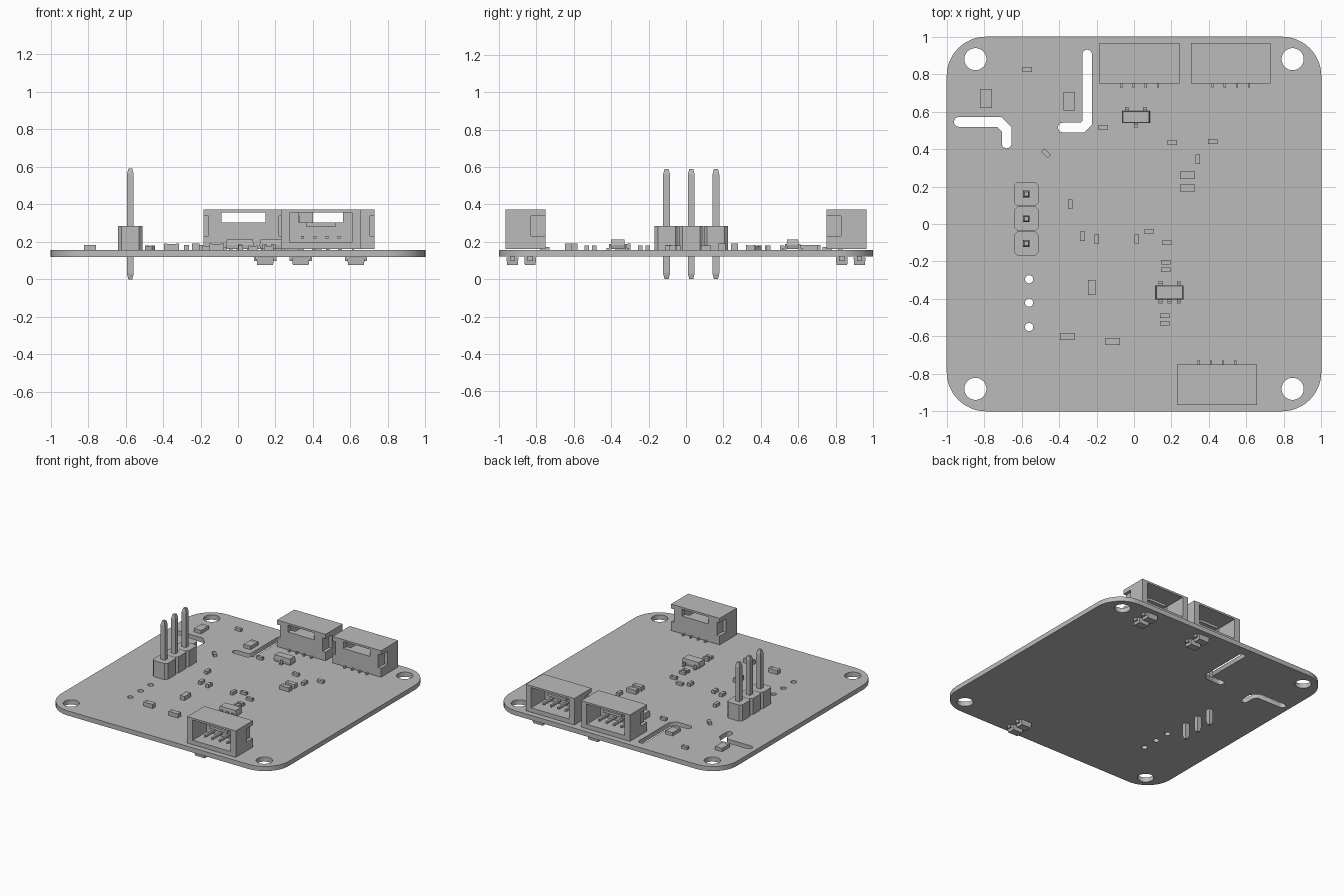
import bpy, bmesh, math
from mathutils import Matrix, Vector

cube = bpy.data.objects.get("Cube")
if cube:
    bpy.data.objects.remove(cube)

grey = bpy.data.materials.new("plain grey")
grey.use_nodes = True
COLOUR = (0.5, 0.5, 0.5, 1)
grey.diffuse_color = COLOUR
grey.node_tree.nodes["Principled BSDF"].inputs["Base Color"].default_value = COLOUR

TOP, BOTTOM = 0.157, 0.12


def add_object(name, bm, place=Matrix()):
    bmesh.ops.recalc_face_normals(bm, faces=bm.faces)
    mesh = bpy.data.meshes.new(name)
    bm.to_mesh(mesh)
    bm.free()
    mesh.materials.append(grey)
    ob = bpy.data.objects.new(name, mesh)
    ob.matrix_world = place
    bpy.context.collection.objects.link(ob)
    return ob


def box(bm, x0, x1, y0, y1, z0, z1):
    size = Matrix.Diagonal((x1 - x0, y1 - y0, z1 - z0, 1))
    mid = Matrix.Translation(((x0 + x1) / 2, (y0 + y1) / 2, (z0 + z1) / 2))
    return bmesh.ops.create_cube(bm, size=1, matrix=mid @ size)["verts"]


def taper(verts, z, factor, cx=0.0, cy=0.0):
    for v in verts:
        if abs(v.co.z - z) < 1e-4:
            v.co.x = cx + (v.co.x - cx) * factor
            v.co.y = cy + (v.co.y - cy) * factor


def arc(cx, cy, r, start, sweep, n):
    return [(cx + r * math.cos(start + sweep * i / n),
             cy + r * math.sin(start + sweep * i / n)) for i in range(n + 1)]


def slot(path, r):
    """Outline of a constant-width track with round ends."""
    pts = [Vector(p) for p in path]
    out = []
    for line in (pts, pts[::-1]):
        for i in range(1, len(line) - 1):
            a = (line[i] - line[i - 1]).normalized()
            b = (line[i + 1] - line[i]).normalized()
            n = Vector((a.y + b.y, -a.x - b.x)).normalized()
            out.append(tuple(line[i] + n * r / n.dot(Vector((a.y, -a.x)))))
        d = line[-1] - line[-2]
        out += arc(*line[-1], r, math.atan2(d.y, d.x) - math.pi / 2, math.pi, 10)
    return out


# Board: rounded outline with mounting holes, small holes and two slots
quarter = math.pi / 2
outline = []
for i, (sx, sy) in enumerate([(1, 1), (-1, 1), (-1, -1), (1, -1)]):
    outline += arc(sx * 0.79, sy * 0.79, 0.21, i * quarter, quarter, 12)
loops = [outline]
for sx in (-1, 1):
    for sy in (-1, 1):
        loops.append(arc(sx * 0.847, sy * 0.88, 0.059, 0, 2 * math.pi, 32)[:-1])
for y in (-0.295, -0.42, -0.55):
    loops.append(arc(-0.56, y, 0.022, 0, 2 * math.pi, 16)[:-1])
loops.append(slot([(-0.935, 0.545), (-0.72, 0.545), (-0.68, 0.505), (-0.68, 0.43)], 0.026))
loops.append(slot([(-0.25, 0.905), (-0.25, 0.54), (-0.275, 0.515), (-0.38, 0.515)], 0.026))

curve = bpy.data.curves.new("board", "CURVE")
curve.dimensions = "2D"
curve.fill_mode = "BOTH"
curve.extrude = (TOP - BOTTOM) / 2
for loop in loops:
    spline = curve.splines.new("POLY")
    spline.points.add(len(loop) - 1)
    for point, (x, y) in zip(spline.points, loop):
        point.co = (x, y, 0, 1)
    spline.use_cyclic_u = True
helper = bpy.data.objects.new("board_outline", curve)
bpy.context.collection.objects.link(helper)
bpy.context.view_layer.update()
bm = bmesh.new()
bm.from_mesh(helper.to_mesh())
helper.to_mesh_clear()
bpy.data.objects.remove(helper)
bmesh.ops.remove_doubles(bm, verts=bm.verts, dist=1e-5)
add_object("board", bm, Matrix.Translation((0, 0, (TOP + BOTTOM) / 2)))


# Socket connectors: local y = 0 is the inner face, +y the open outer face
def connector(name, x, y, turn):
    bm = bmesh.new()
    h, depth = 0.213, 0.215
    floor, sill, lintel = 0.04, 0.145, 0.2
    for s in (-1, 1):
        def side(x0, x1, *rest):
            box(bm, min(s * x0, s * x1), max(s * x0, s * x1), *rest)
        side(0.165, h, 0.08, depth, floor, lintel)
        side(0.165, h - 0.025, 0, 0.08, floor, lintel)
        side(h - 0.025, h, 0, 0.08, floor, 0.075)
        side(h - 0.025, h, 0, 0.08, 0.18, lintel)
        side(0.117, 0.165, 0, 0.04, sill, lintel)
    box(bm, -h, h, 0, depth, 0.005, floor)
    box(bm, -h, h, 0, depth, lintel, 0.215)
    box(bm, -0.165, 0.165, 0, 0.04, floor, sill)
    box(bm, -0.08, 0.08, 0.04, 0.13, 0.125, sill)
    # Solder tails
    for i in range(4):
        px = (i - 1.5) * 0.065
        box(bm, px - 0.006, px + 0.006, -0.02, 0.03, 0, 0.014)
        box(bm, px - 0.008, px + 0.008, 0.04, 0.16, 0.06, 0.075)
    add_object(name, bm, Matrix.Translation((x, y, TOP)) @ Matrix.Rotation(turn, 4, "Z"))


connector("back_right_connector", 0.03, 0.75, 0)
connector("back_left_connector", 0.517, 0.75, 0)
connector("front_connector", 0.443, -0.75, math.pi)

# Pairs of small winged parts under the board
for name, x, s in (("back_right", 0.145, 1), ("back_left", 0.63, 1), ("front", 0.335, -1)):
    bm = bmesh.new()
    for y in (0.833, 0.928):
        y *= s
        body = box(bm, x - 0.047, x + 0.047, y - 0.032, y + 0.032, 0.077, BOTTOM - 0.003)
        taper(body, 0.077, 0.9, x, y)
        box(bm, x - 0.06, x + 0.06, y - 0.014, y + 0.014, 0.098, 0.106)
        for e in (-1, 1):
            box(bm, x + e * 0.055 - 0.005, x + e * 0.055 + 0.005,
                y - 0.014, y + 0.014, 0.1, BOTTOM)
    add_object(name + "_underside_parts", bm)

# Pin header: three chamfered cells and three tapered square posts
bm = bmesh.new()
pins = bmesh.new()
hx, pitch, half, cut = -0.575, 0.132, 0.065, 0.018
for y in (0.16, 0.028, -0.104):
    ring = []
    for sx, sy in [(1, 1), (-1, 1), (-1, -1), (1, -1)]:
        a = (hx + sx * half, y + sy * (half - cut))
        b = (hx + sx * (half - cut), y + sy * half)
        ring += [a, b] if sx * sy > 0 else [b, a]
    face = bm.faces.new([bm.verts.new((px, py, TOP)) for px, py in ring])
    top = bmesh.ops.extrude_face_region(bm, geom=[face])["geom"]
    bmesh.ops.translate(bm, vec=(0, 0, 0.128),
                        verts=[v for v in top if isinstance(v, bmesh.types.BMVert)])
    r = 0.018
    for z0, z1, end in ((0.03, 0.56, None), (0, 0.03, 0), (0.56, 0.59, 0.59)):
        post = box(pins, hx - r, hx + r, y - r, y + r, z0, z1)
        if end is not None:
            taper(post, end, 0.6, hx, y)
add_object("header_body", bm)
add_object("header_pins", pins)


# Chip parts: body with slightly raised end caps
def chip(x, y, length, width, height, degrees=0):
    bm = bmesh.new()
    l, w = length / 2, width / 2
    box(bm, -l * 0.6, l * 0.6, -w, w, 0, height - 0.001)
    for s in (-1, 1):
        box(bm, min(s * l, s * l * 0.6), max(s * l, s * l * 0.6), -w, w, 0, height)
    add_object("chip_part", bm, Matrix.Translation((x, y, TOP))
               @ Matrix.Rotation(math.radians(degrees), 4, "Z"))


for x, y in ((-0.57, 0.825), (-0.165, 0.515), (0.205, 0.435), (0.42, 0.44), (0.08, -0.04),
             (0.175, -0.1), (0.17, -0.205), (0.17, -0.245), (0.165, -0.49), (0.165, -0.53)):
    chip(x, y, 0.05, 0.025, 0.022)
for x, y in ((0.34, 0.345), (-0.34, 0.105), (-0.275, -0.065), (-0.2, -0.08), (0.015, -0.08)):
    chip(x, y, 0.05, 0.026, 0.025, 90)
chip(-0.47, 0.378, 0.05, 0.026, 0.022, -42)
for x, y in ((0.285, 0.26), (0.285, 0.192), (-0.355, -0.6), (-0.115, -0.628)):
    chip(x, y, 0.08, 0.038, 0.033)
chip(-0.225, -0.338, 0.08, 0.04, 0.033, 90)
for x, y in ((-0.79, 0.67), (-0.345, 0.655)):
    chip(x, y, 0.1, 0.062, 0.027, 90)


# Leaded packages: tapered body with bent legs
def package(name, x, y, width, depth, back_legs, front_legs):
    bm = bmesh.new()
    w, d = width / 2, depth / 2
    taper(box(bm, -w, w, -d, d, 0.025, 0.054), 0.054, 0.92)
    taper(box(bm, -w, w, -d, d, 0.005, 0.025), 0.005, 0.92)
    for s, legs in ((1, back_legs), (-1, front_legs)):
        for px in legs:
            for a, b, z0, z1 in ((d, d + 0.01, 0, 0.03), (d + 0.01, d + 0.022, 0, 0.009)):
                box(bm, px - 0.01, px + 0.01, min(s * a, s * b), max(s * a, s * b), z0, z1)
    add_object(name, bm, Matrix.Translation((x, y, TOP)))


package("three_leg_package", 0.01, 0.57, 0.15, 0.064, (-0.049, 0.049), (0,))
package("five_leg_package", 0.19, -0.365, 0.15, 0.076, (-0.049, 0.049), (-0.049, 0, 0.049))
